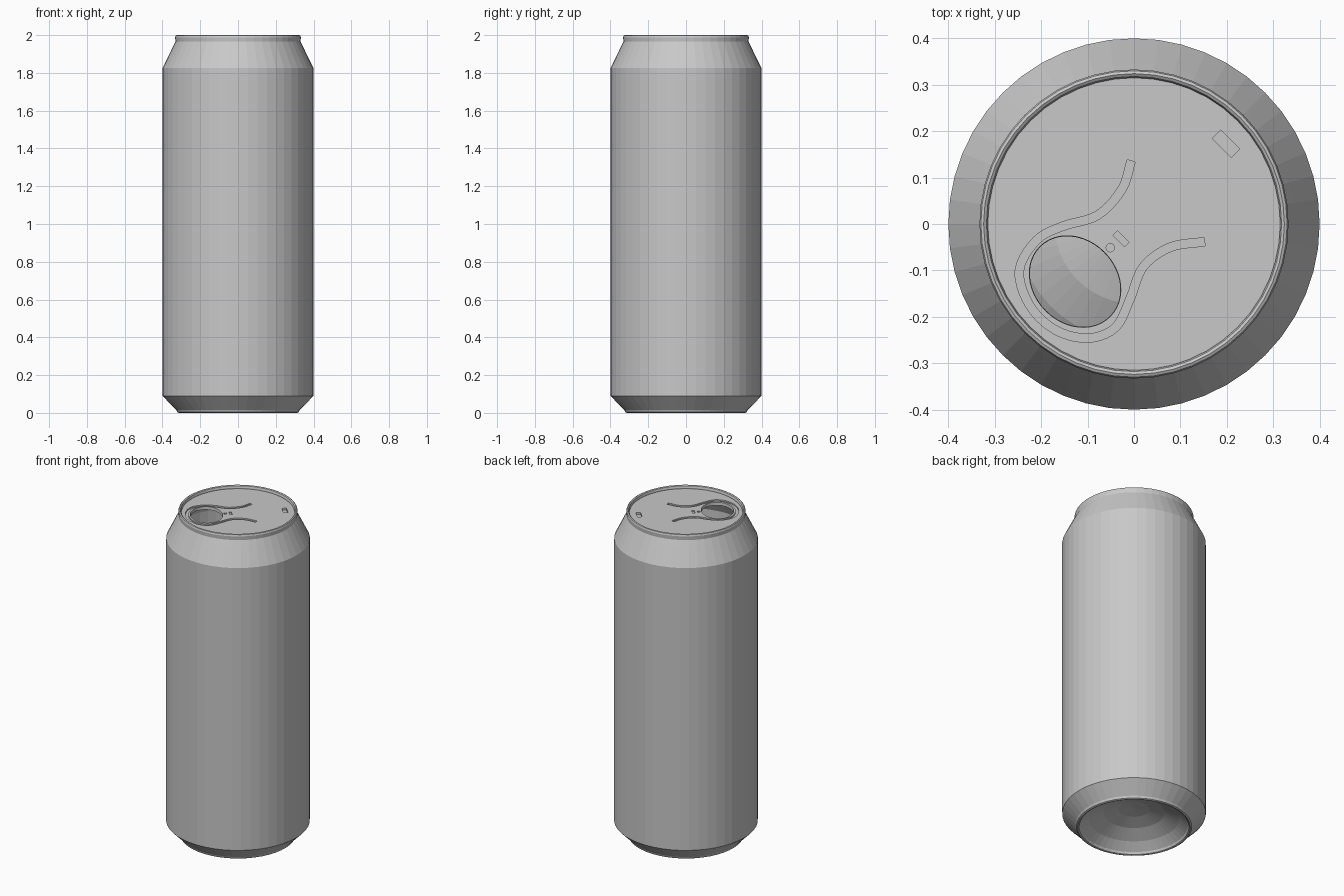
import bpy
import bmesh
from math import pi, tau
from mathutils import Matrix, Vector

if "Cube" in bpy.data.objects:
    bpy.data.objects.remove(bpy.data.objects["Cube"])

metal = bpy.data.materials.new("plain grey metal")
metal.use_nodes = True
GREY = (0.58, 0.58, 0.58, 1)
metal.diffuse_color = GREY
metal.node_tree.nodes["Principled BSDF"].inputs["Base Color"].default_value = GREY

LID_Z = 1.98


def add_object(name, bm):
    bmesh.ops.recalc_face_normals(bm, faces=bm.faces)
    mesh = bpy.data.meshes.new(name)
    bm.to_mesh(mesh)
    bm.free()
    mesh.materials.append(metal)
    obj = bpy.data.objects.new(name, mesh)
    bpy.context.collection.objects.link(obj)
    return obj


def lathe(name, profile, segments):
    bm = bmesh.new()
    verts = [bm.verts.new((r, 0, z)) for r, z in profile]
    edges = [bm.edges.new(pair) for pair in zip(verts, verts[1:])]
    bmesh.ops.spin(bm, geom=verts + edges, cent=(0, 0, 0), axis=(0, 0, 1),
                   angle=tau, steps=segments)
    bmesh.ops.remove_doubles(bm, verts=bm.verts, dist=0.0001)
    return add_object(name, bm)


def smooth_path(points, steps=5):
    """Catmull-Rom curve through the points."""
    pts = [Vector(p) for p in points]
    pts = [2 * pts[0] - pts[1]] + pts + [2 * pts[-1] - pts[-2]]
    out = []
    for a, b, c, d in zip(pts, pts[1:], pts[2:], pts[3:]):
        for i in range(steps):
            t = i / steps
            out.append(0.5 * (2 * b + (c - a) * t + (2 * a - 5 * b + 4 * c - d) * t ** 2
                              + (3 * b - a - 3 * c + d) * t ** 3))
    return out + [pts[-2]]


def groove_cutter(name, points, width, depth):
    path = smooth_path(points)
    left, right = [], []
    for i, p in enumerate(path):
        along = (path[min(i + 1, len(path) - 1)] - path[max(i - 1, 0)]).normalized()
        side = Vector((-along.y, along.x)) * width / 2
        left.append(p + side)
        right.append(p - side)
    bm = bmesh.new()
    ring = [bm.verts.new((p.x, p.y, LID_Z - depth)) for p in left + right[::-1]]
    face = bm.faces.new(ring)
    top = bmesh.ops.extrude_face_region(bm, geom=[face])["geom"]
    bmesh.ops.translate(bm, vec=(0, 0, depth + 0.02),
                        verts=[g for g in top if isinstance(g, bmesh.types.BMVert)])
    return add_object(name, bm)


def slot_cutter(name, x, y, length, width, depth):
    bm = bmesh.new()
    place = (Matrix.Translation((x, y, LID_Z)) @ Matrix.Rotation(-pi / 4, 4, "Z")
             @ Matrix.Diagonal((length, width, 2 * depth, 1)))
    bmesh.ops.create_cube(bm, size=1, matrix=place)
    return add_object(name, bm)


def round_cutter(name, x, y, long_r, short_r, depth, flare=1.0):
    bm = bmesh.new()
    place = (Matrix.Translation((x, y, LID_Z)) @ Matrix.Rotation(-pi / 4, 4, "Z")
             @ Matrix.Diagonal((long_r, short_r, 1, 1)))
    bmesh.ops.create_cone(bm, cap_ends=True, segments=48, radius1=1, radius2=flare,
                          depth=2 * depth, matrix=place)
    return add_object(name, bm)


# Hollow shell: rolled rim, shoulder, wall, base ring and domed base
shell = lathe("can_body", [
    (0.315, 1.962), (0.315, 1.985), (0.318, 1.996), (0.324, 2.0), (0.33, 1.997),
    (0.333, 1.988), (0.331, 1.965), (0.345, 1.937), (0.4, 1.825), (0.4, 0.09),
    (0.327, 0.016), (0.322, 0.004), (0.314, 0), (0.306, 0.003), (0.3, 0.015),
    (0.25, 0.055), (0.17, 0.095), (0.085, 0.118), (0, 0.125)], 48)
thick = shell.modifiers.new("wall thickness", "SOLIDIFY")
thick.thickness = 0.004
thick.offset = -1

# Lid disc
lid = lathe("lid", [(0, LID_Z), (0.317, LID_Z), (0.317, LID_Z - 0.018),
                    (0, LID_Z - 0.018)], 96)

# Pressed details and drinking hole
cutters = [
    groove_cutter("lid_groove", [
        (-0.006, 0.136), (-0.026, 0.075), (-0.078, 0.019), (-0.154, -0.005),
        (-0.21, -0.035), (-0.247, -0.1), (-0.225, -0.175), (-0.17, -0.228),
        (-0.1, -0.246), (-0.04, -0.223), (-0.008, -0.16), (0.02, -0.092),
        (0.078, -0.05), (0.152, -0.038)], 0.018, 0.008),
    round_cutter("drinking_hole", -0.127, -0.124, 0.104, 0.087, 0.04, 1.06),
    round_cutter("rivet_dimple", -0.051, -0.051, 0.009, 0.009, 0.006),
    slot_cutter("small_slot", -0.028, -0.032, 0.035, 0.014, 0.006),
    slot_cutter("edge_slot", 0.198, 0.173, 0.058, 0.026, 0.012),
]
for cutter in cutters:
    cutter.hide_render = True
    cut = lid.modifiers.new(cutter.name, "BOOLEAN")
    cut.operation = "DIFFERENCE"
    cut.solver = "EXACT"
    cut.object = cutter

# Bake the cuts and remove the cutters
bpy.context.view_layer.update()
graph = bpy.context.evaluated_depsgraph_get()
cut_mesh = bpy.data.meshes.new_from_object(lid.evaluated_get(graph))
lid.modifiers.clear()
lid.data = cut_mesh
cut_mesh.materials.clear()
cut_mesh.materials.append(metal)
for poly in cut_mesh.polygons:
    poly.material_index = 0
for cutter in cutters:
    bpy.data.objects.remove(cutter)
